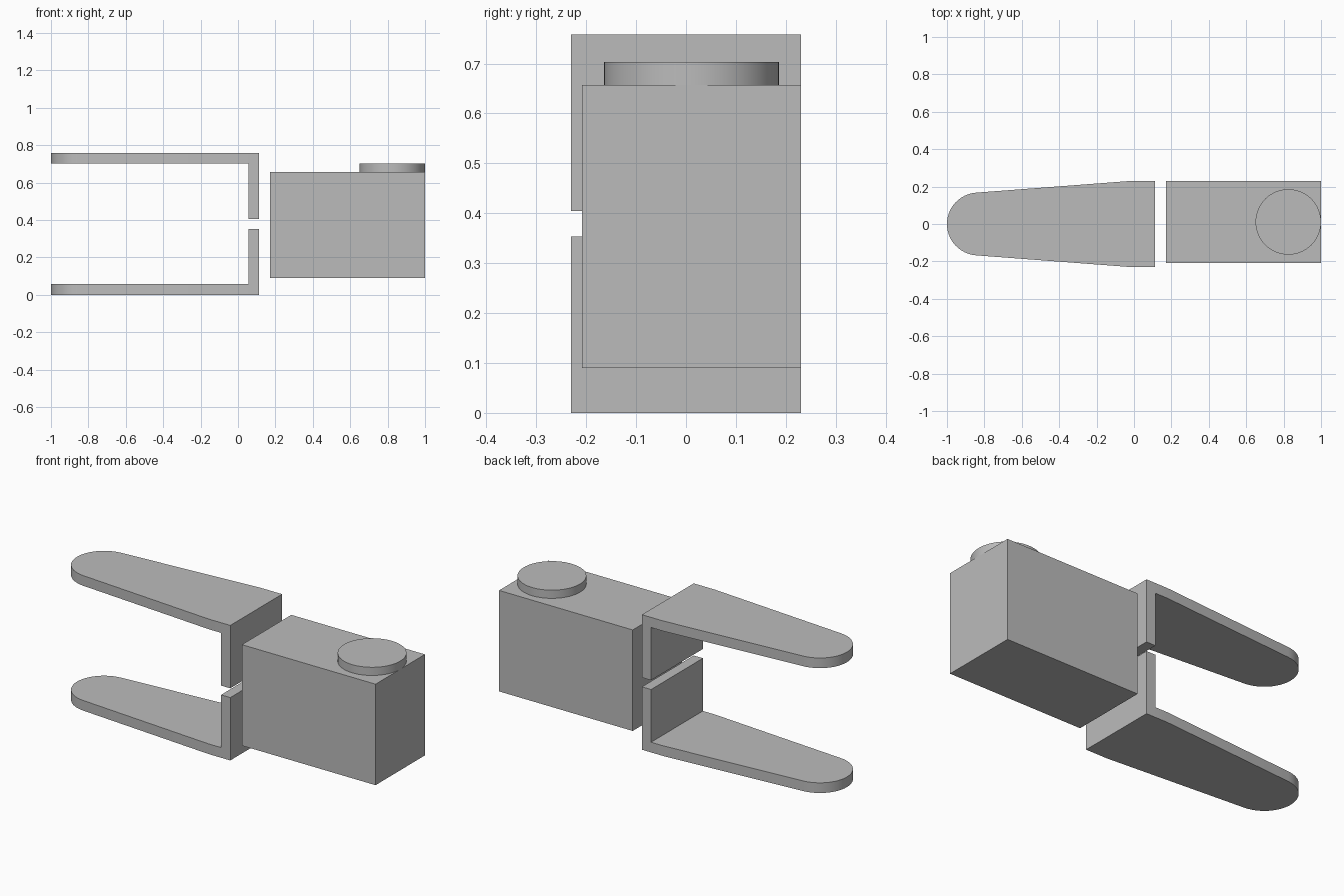
import bpy, bmesh
from math import cos, sin, pi, radians
from mathutils import Matrix

cube = bpy.data.objects.get("Cube")
if cube:
    bpy.data.objects.remove(cube, do_unlink=True)

grey = bpy.data.materials.new("plain grey")
grey.use_nodes = True
color = (0.5, 0.5, 0.5, 1)
grey.diffuse_color = color
grey.node_tree.nodes["Principled BSDF"].inputs["Base Color"].default_value = color


def finish(bm, name):
    """Turn a bmesh into a named, shaded object."""
    bmesh.ops.recalc_face_normals(bm, faces=bm.faces)
    mesh = bpy.data.meshes.new(name)
    bm.to_mesh(mesh)
    bm.free()
    mesh.materials.append(grey)
    obj = bpy.data.objects.new(name, mesh)
    bpy.context.collection.objects.link(obj)
    bpy.ops.object.select_all(action="DESELECT")
    obj.select_set(True)
    bpy.context.view_layer.objects.active = obj
    bpy.ops.object.shade_smooth_by_angle(angle=radians(30))
    return obj


HEIGHT, THICK, WALL = 0.758, 0.057, 0.353
HALF, TIP_R = 0.23, 0.168


def finger(name, flipped):
    """Tapered round-tipped plate with an upright wall at its wide end."""
    bm = bmesh.new()
    start, steps = radians(94), 24
    sweep = 2 * (pi - start)
    arc = [(-1 + TIP_R + TIP_R * cos(start + sweep * i / steps),
            TIP_R * sin(start + sweep * i / steps)) for i in range(steps + 1)]
    outline = [(0.056, HALF), (-0.02, HALF)] + arc + [(-0.02, -HALF), (0.056, -HALF)]
    verts = [bm.verts.new((x, y, 0)) for x, y in outline]
    ends = [bm.verts.new((0.113, y, 0)) for y in (-HALF, HALF)]
    bm.faces.new(verts)
    bm.faces.new([verts[0], verts[-1], *ends])

    def raise_faces(faces, distance):
        new = bmesh.ops.extrude_face_region(bm, geom=faces, use_keep_orig=False)["geom"]
        moved = [v for v in new if isinstance(v, bmesh.types.BMVert)]
        bmesh.ops.translate(bm, verts=moved, vec=(0, 0, distance))
        return [f for f in new if isinstance(f, bmesh.types.BMFace)]

    # Close the underside, then lift the plate and its end wall
    base = bm.faces[:] if not bm.faces.ensure_lookup_table() else []
    top = raise_faces(base, THICK)
    bmesh.ops.delete(bm, geom=[f for f in base if f.is_valid], context="FACES_ONLY")
    bm.faces.new(verts)
    bm.faces.new([verts[0], verts[-1], *ends])
    strip = [f for f in top if f.calc_center_median().x > 0.056]
    raised = raise_faces(strip, WALL - THICK)
    bmesh.ops.delete(bm, geom=[f for f in strip if f.is_valid and f not in raised],
                     context="FACES_ONLY")
    if flipped:
        bmesh.ops.transform(bm, verts=bm.verts,
                            matrix=Matrix.Translation((0, 0, HEIGHT)) @ Matrix.Scale(-1, 4, (0, 0, 1)))
    return finish(bm, name)


finger("lower_finger", False)
finger("upper_finger", True)

# Motor housing block
bm = bmesh.new()
bmesh.ops.create_cube(bm, size=1, matrix=Matrix.Translation((0.585, 0.011, 0.3735))
                      @ Matrix.Diagonal((0.83, 0.438, 0.567, 1)))
finish(bm, "housing")

# Round disc on the housing
bm = bmesh.new()
bmesh.ops.create_cone(bm, cap_ends=True, segments=64, radius1=0.175, radius2=0.175,
                      depth=0.047, matrix=Matrix.Translation((0.825, 0.011, 0.6795)))
finish(bm, "disc")
